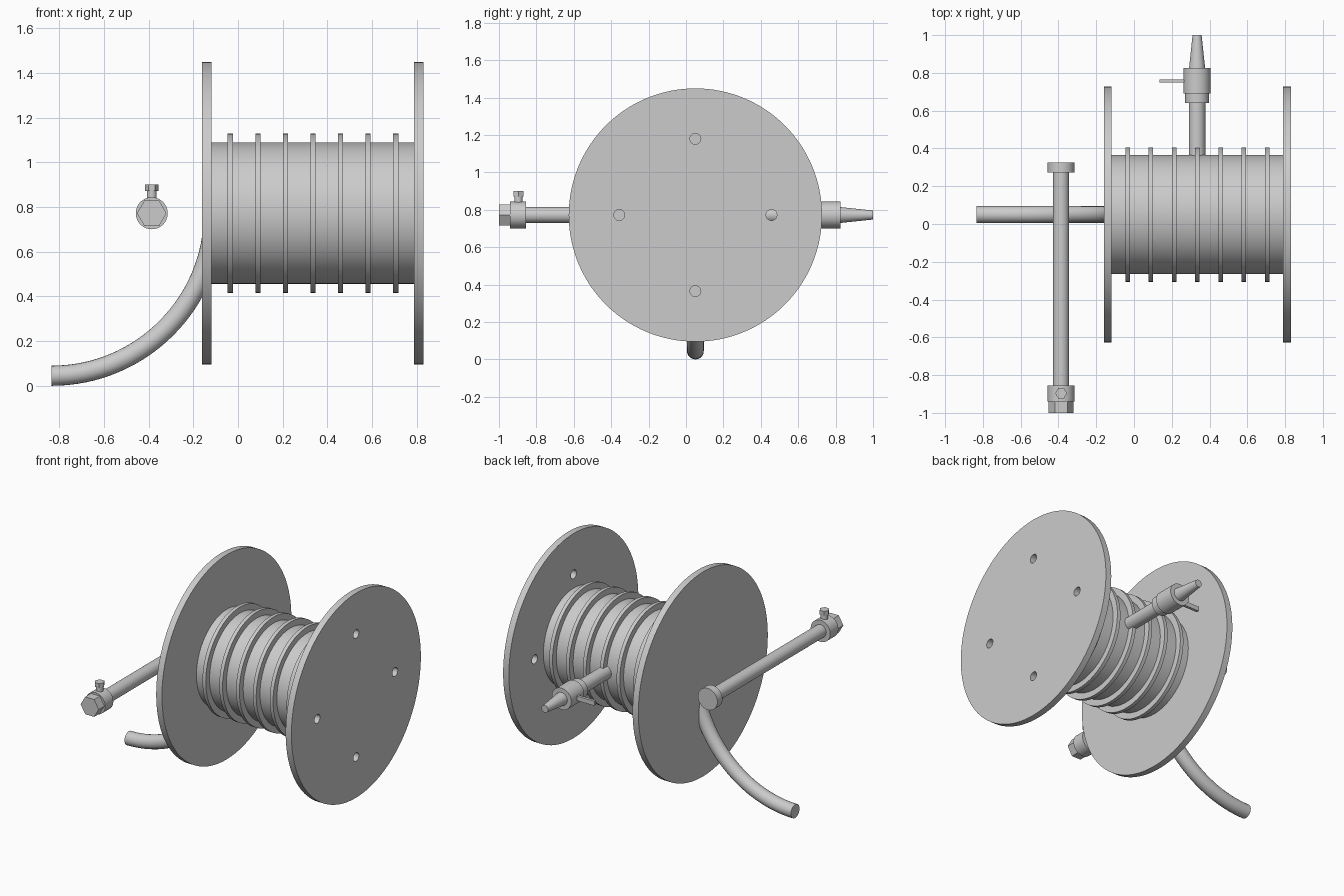
import bpy, bmesh, math
from mathutils import Vector

cube = bpy.data.objects.get("Cube")
if cube:
    bpy.data.objects.remove(cube, do_unlink=True)

grey = bpy.data.materials.new("light_grey")
grey.use_nodes = True
colour = (0.6, 0.6, 0.6, 1)
grey.diffuse_color = colour
grey.node_tree.nodes["Principled BSDF"].inputs["Base Color"].default_value = colour

X, Y, Z = Vector((1, 0, 0)), Vector((0, 1, 0)), Vector((0, 0, 1))
AXIS_Y, AXIS_Z = 0.05, 0.772          # drum axis position


def select_only(obj):
    bpy.ops.object.select_all(action="DESELECT")
    obj.select_set(True)
    bpy.context.view_layer.objects.active = obj


def finish(obj):
    select_only(obj)
    bpy.ops.object.shade_smooth_by_angle(angle=math.radians(35))


def add_object(name, bm):
    bmesh.ops.recalc_face_normals(bm, faces=bm.faces[:])
    mesh = bpy.data.meshes.new(name)
    bm.to_mesh(mesh)
    bm.free()
    mesh.materials.append(grey)
    obj = bpy.data.objects.new(name, mesh)
    bpy.context.collection.objects.link(obj)
    return obj


def add_turned(bm, axis, origin, profile, sides):
    """Turned solid: profile is (distance along axis, radius) pairs."""
    u = Y if axis == X else X
    v = axis.cross(u)
    rings = []
    for along, radius in profile:
        ring = []
        for i in range(sides):
            a = math.tau * i / sides
            ring.append(bm.verts.new(Vector(origin) + axis * along
                                     + (u * math.cos(a) + v * math.sin(a)) * radius))
        rings.append(ring)
    for low, high in zip(rings, rings[1:]):
        for i in range(sides):
            j = (i + 1) % sides
            bm.faces.new((low[i], low[j], high[j], high[i]))
    bm.faces.new(rings[0])
    bm.faces.new(rings[-1])


def turned(name, axis, origin, profile, sides=64):
    bm = bmesh.new()
    add_turned(bm, axis, origin, profile, sides)
    obj = add_object(name, bm)
    finish(obj)
    return obj


def cylinder(name, axis, origin, start, end, radius, sides=64):
    return turned(name, axis, origin, [(start, radius), (end, radius)], sides)


# Reel: two flanges, drum and raised ribs
centre = (0, AXIS_Y, AXIS_Z)
cylinder("left_flange", X, centre, 0.788, 0.83, 0.677, 128)
cylinder("right_flange", X, centre, -0.16, -0.118, 0.677, 128)
cylinder("drum", X, centre, -0.12, 0.79, 0.316, 96)
for i in range(7):
    x = -0.034 + i * 0.1232
    cylinder(f"drum_rib_{i + 1}", X, centre, x - 0.012, x + 0.012, 0.356, 96)

# Four bolt holes through the left flange
bm = bmesh.new()
for i in range(4):
    a = math.tau * i / 4
    add_turned(bm, X, (0, AXIS_Y + 0.407 * math.cos(a), AXIS_Z + 0.407 * math.sin(a)),
               [(0.74, 0.029), (0.9, 0.029)], 32)
cutter = add_object("hole_cutter", bm)
cutter.hide_render = True
flange = bpy.data.objects["left_flange"]
cut = flange.modifiers.new("holes", "BOOLEAN")
cut.operation = "DIFFERENCE"
cut.object = cutter
select_only(flange)
bpy.ops.object.modifier_apply(modifier=cut.name)
bpy.data.objects.remove(cutter, do_unlink=True)
finish(flange)

# Inlet hose: quarter bend from the reel hub down to the ground
curve = bpy.data.curves.new("inlet_hose", "CURVE")
curve.dimensions = "3D"
curve.bevel_depth = 0.045
curve.bevel_resolution = 8
curve.resolution_u = 32
curve.use_fill_caps = True
bend = AXIS_Z - 0.045
handle = bend * 0.5523
spline = curve.splines.new("BEZIER")
spline.bezier_points.add(1)
ends = [(Vector((-0.835, AXIS_Y, 0.045)), X * handle),
        (Vector((-0.835 + bend, AXIS_Y, AXIS_Z)), Z * handle)]
for point, (place, tangent) in zip(spline.bezier_points, ends):
    point.handle_left_type = point.handle_right_type = "FREE"
    point.co = place
    point.handle_left = place - tangent
    point.handle_right = place + tangent
curve.materials.append(grey)
hose = bpy.data.objects.new("inlet_hose", curve)
bpy.context.collection.objects.link(hose)
select_only(hose)
bpy.ops.object.convert(target="MESH")
finish(bpy.context.view_layer.objects.active)

# Side rod with end cap, collar, hex nut and locking bolt
rod = (-0.386, 0, AXIS_Z)
cylinder("side_rod", Y, rod, -0.9, 0.3, 0.0425)
cylinder("rod_end_cap", Y, rod, 0.272, 0.325, 0.0715)
cylinder("rod_collar", Y, rod, -0.94, -0.855, 0.0715)
cylinder("rod_hex_nut", Y, rod, -1.0, -0.935, 0.066, 6)
bolt = (-0.386, -0.896, 0)
cylinder("bolt_shank", Z, bolt, 0.82, 0.875, 0.022, 32)
cylinder("bolt_head", Z, bolt, 0.872, 0.9, 0.031, 6)

# Outlet pipe with coupling, valve body and tapered nozzle
outlet = (0.334, 0, AXIS_Z)
cylinder("outlet_pipe", Y, outlet, 0.35, 0.66, 0.0435)
cylinder("outlet_coupling", Y, outlet, 0.64, 0.7, 0.063)
cylinder("valve_body", Y, outlet, 0.69, 0.825, 0.0715)
turned("nozzle", Y, outlet, [(0.82, 0.043), (1.0, 0.024)])

# Valve lever
bm = bmesh.new()
bmesh.ops.create_cube(bm, size=1)
bmesh.ops.scale(bm, vec=(0.15, 0.018, 0.03), verts=bm.verts[:])
bmesh.ops.translate(bm, vec=(0.21, 0.757, AXIS_Z), verts=bm.verts[:])
add_object("valve_lever", bm)
